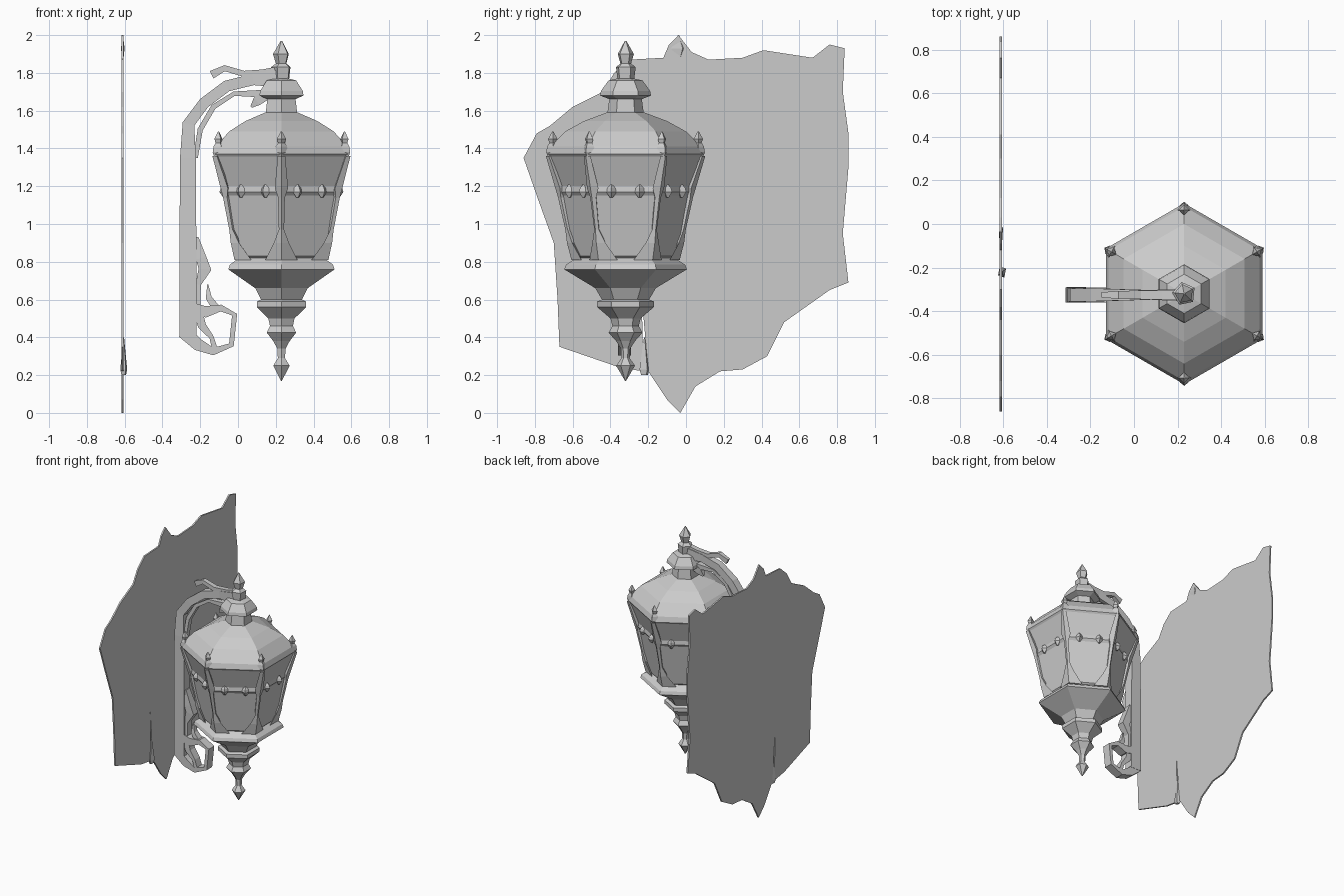
import bpy, bmesh, math
from mathutils import Vector, Matrix

if "Cube" in bpy.data.objects:
    bpy.data.objects.remove(bpy.data.objects["Cube"])

AX, AY = 0.23, -0.32          # lantern axis


def finish(name, bm):
    bmesh.ops.remove_doubles(bm, verts=bm.verts, dist=1e-5)
    bmesh.ops.recalc_face_normals(bm, faces=bm.faces)
    me = bpy.data.meshes.new(name)
    bm.to_mesh(me)
    bm.free()
    ob = bpy.data.objects.new(name, me)
    bpy.context.collection.objects.link(ob)
    return ob


def lathe(name, profile, sides=6, mat=None, turn=30):
    """Faceted turned shape from (radius, z) pairs."""
    bm = bmesh.new()
    rings = []
    for r, z in profile:
        rings.append([bm.verts.new((r * math.cos(math.radians(turn) + math.tau * k / sides),
                                    r * math.sin(math.radians(turn) + math.tau * k / sides), z))
                      for k in range(sides)])
    for a, b in zip(rings, rings[1:]):
        for k in range(sides):
            n = (k + 1) % sides
            bm.faces.new((a[k], a[n], b[n], b[k]))
    bm.faces.new(rings[0][::-1])
    bm.faces.new(rings[-1])
    bm.transform(mat or Matrix.Translation((AX, AY, 0)))
    return finish(name, bm)


def ribbon(name, pts, y=-0.325):
    """Bar in the xz plane from (x, z, half width, half depth)."""
    bm = bmesh.new()
    prev = None
    for i, (x, z, w, d) in enumerate(pts):
        a, b = pts[max(i - 1, 0)], pts[min(i + 1, len(pts) - 1)]
        t = Vector((b[0] - a[0], b[1] - a[1])).normalized()
        n = Vector((-t.y, t.x)) * w
        ring = [bm.verts.new((x + s * n.x, y + e * d, z + s * n.y))
                for s, e in ((1, 1), (1, -1), (-1, -1), (-1, 1))]
        if prev:
            for k in range(4):
                bm.faces.new((prev[k], prev[(k + 1) % 4], ring[(k + 1) % 4], ring[k]))
        else:
            bm.faces.new(ring[::-1])
        prev = ring
    bm.faces.new(prev)
    return finish(name, bm)


def plate(name, outline, x0, x1):
    """Flat slab in the yz plane."""
    bm = bmesh.new()
    f = bm.faces.new([bm.verts.new((x0, y, z)) for y, z in outline])
    res = bmesh.ops.extrude_face_region(bm, geom=[f])
    bmesh.ops.translate(bm, vec=(x1 - x0, 0, 0),
                        verts=[v for v in res["geom"] if isinstance(v, bmesh.types.BMVert)])
    bmesh.ops.triangulate(bm, faces=[g for g in bm.faces if len(g.verts) > 4])
    return finish(name, bm)


# ragged wall panel with a slit near its lower edge
plate("wall_panel", [
    (-.86, 1.35), (-.79, 1.48), (-.72, 1.52), (-.6, 1.62), (-.44, 1.7), (-.38, 1.8), (-.3, 1.87),
    (-.12, 1.88), (-.09, 1.95), (-.04, 2), (.03, 1.91), (.12, 1.87), (.3, 1.88), (.41, 1.92),
    (.67, 1.88), (.76, 1.95), (.84, 1.93), (.83, 1.7), (.86, 1.48), (.86, 1.3), (.83, .95),
    (.86, .69), (.76, .65), (.52, .48), (.43, .3), (.3, .23), (.18, .22), (.05, .14), (-.03, 0),
    (-.1, .07), (-.2, .22), (-.235, .62), (-.225, .22), (-.35, .24), (-.67, .35), (-.68, .6),
    (-.7, .9), (-.79, 1.15)], -0.617, -0.605)

# small raised tip on the top and bottom of the panel
lathe("panel_tip", [(.02, 1.88), (.045, 1.93), (.003, 2)], 4,
      Matrix.Translation((-.61, -.04, 0)) @ Matrix.Diagonal((.25, 1, 1, 1)))
lathe("panel_chip", [(.02, .2), (.03, .23), (.003, .4)], 4,
      Matrix.Translation((-.605, -.22, 0)) @ Matrix.Diagonal((.7, 1, 1, 1)))

# lantern: pendant, body, roof, cap and finial
lathe("pendant", [(.003, .17), (.05, .25), (.022, .29), (.025, .34), (.05, .38), (.09, .425),
                  (.07, .46), (.08, .5), (.15, .56), (.15, .59), (.125, .6), (.16, .66),
                  (.325, .76), (.315, .785), (.26, .82)])
lathe("glass_body", [(.25, .81), (.275, .83), (.335, 1.15), (.35, 1.17), (.345, 1.2), (.405, 1.36)])
lathe("roof", [(.39, 1.34), (.415, 1.37), (.4, 1.41), (.32, 1.49), (.22, 1.545), (.1, 1.59)])
lathe("neck", [(.1, 1.56), (.085, 1.67)])
lathe("cap", [(.07, 1.655), (.135, 1.68), (.13, 1.705), (.09, 1.76), (.045, 1.77)])
lathe("top_finial", [(.045, 1.75), (.055, 1.83), (.03, 1.85), (.045, 1.9), (.004, 1.97)], 5)

# ornaments repeated on the six corners and faces
for k in range(6):
    ang = math.radians(30 + 60 * k)
    spin = Matrix.Translation((AX, AY, 0)) @ Matrix.Rotation(ang, 4, "Z")

    lathe(f"corner_finial_{k}", [(.012, 1.32), (.035, 1.38), (.03, 1.41), (.018, 1.43), (.025, 1.45),
                                 (.003, 1.49)], 4, spin @ Matrix.Translation((.385, 0, 0)), 0)

    # corner rib widening to a leaf at its foot
    bm = bmesh.new()
    prev = None
    for r, z, w in ((.275, .81, .085), (.298, .9, .04), (.307, .97, .014), (.345, 1.14, .018),
                    (.36, 1.19, .035), (.41, 1.36, .02)):
        ring = [bm.verts.new(p) for p in ((r - w * .58 + .008, -w, z), (r + .012, 0, z),
                                          (r - w * .58 + .008, w, z), (r - .04, 0, z))]
        if prev:
            for j in range(4):
                bm.faces.new((prev[j], prev[(j + 1) % 4], ring[(j + 1) % 4], ring[j]))
        else:
            bm.faces.new(ring)
        prev = ring
    bm.faces.new(prev)
    bm.transform(spin)
    finish(f"corner_rib_{k}", bm)

    # two leaf studs on each face of the band
    face = Matrix.Translation((AX, AY, 0)) @ Matrix.Rotation(ang + math.pi / 6, 4, "Z")
    for s in (-1, 1):
        lathe(f"band_stud_{k}_{s}", [(.008, 1.14), (.028, 1.17), (.022, 1.19), (.003, 1.21)], 4,
              face @ Matrix.Translation((.3, s * .075, 0)), 0)

# wall bracket: post with curved arm
ribbon("bracket_arm", [(-.265, .4, .045, .036), (-.265, .8, .045, .036), (-.265, 1.35, .042, .034),
                       (-.262, 1.53, .032, .03), (-.18, 1.64, .03, .03), (-.06, 1.73, .03, .026),
                       (.08, 1.765, .03, .022), (.24, 1.77, .05, .03)])
ribbon("bracket_inner_strip", [(-.225, 1.35, .012, .02), (-.2, 1.5, .014, .02), (-.13, 1.62, .014, .02),
                               (-.02, 1.69, .012, .02), (.13, 1.69, .02, .02)])
# leaves on the arm
ribbon("arm_leaf", [(-.14, 1.79, .022, .012), (-.07, 1.825, .016, .018), (.03, 1.795, .016, .02),
                    (.13, 1.8, .018, .02), (.2, 1.82, .012, .02)])
ribbon("arm_drop_leaf", [(.07, 1.62, .006, .01), (.1, 1.65, .025, .02), (.17, 1.7, .03, .03)])
# scroll at the foot and its spurs
ribbon("foot_scroll", [(-.29, .43, .035, .034), (-.21, .36, .032, .034), (-.13, .325, .02, .034),
                       (-.035, .36, .014, .034), (-.018, .52, .014, .034), (-.09, .555, .018, .034),
                       (-.17, .535, .03, .034), (-.23, .55, .03, .034)])
ribbon("foot_web", [(-.22, .56, .025, .03), (-.19, .46, .022, .03), (-.14, .4, .012, .03),
                    (-.12, .33, .015, .03)])
ribbon("upper_spur", [(-.22, .93, .01, .025), (-.195, .82, .028, .03), (-.175, .76, .034, .03),
                      (-.21, .68, .014, .025), (-.22, .56, .02, .025)])
ribbon("lower_spur", [(-.16, .68, .003, .008), (-.155, .61, .016, .02), (-.12, .56, .02, .025)])
